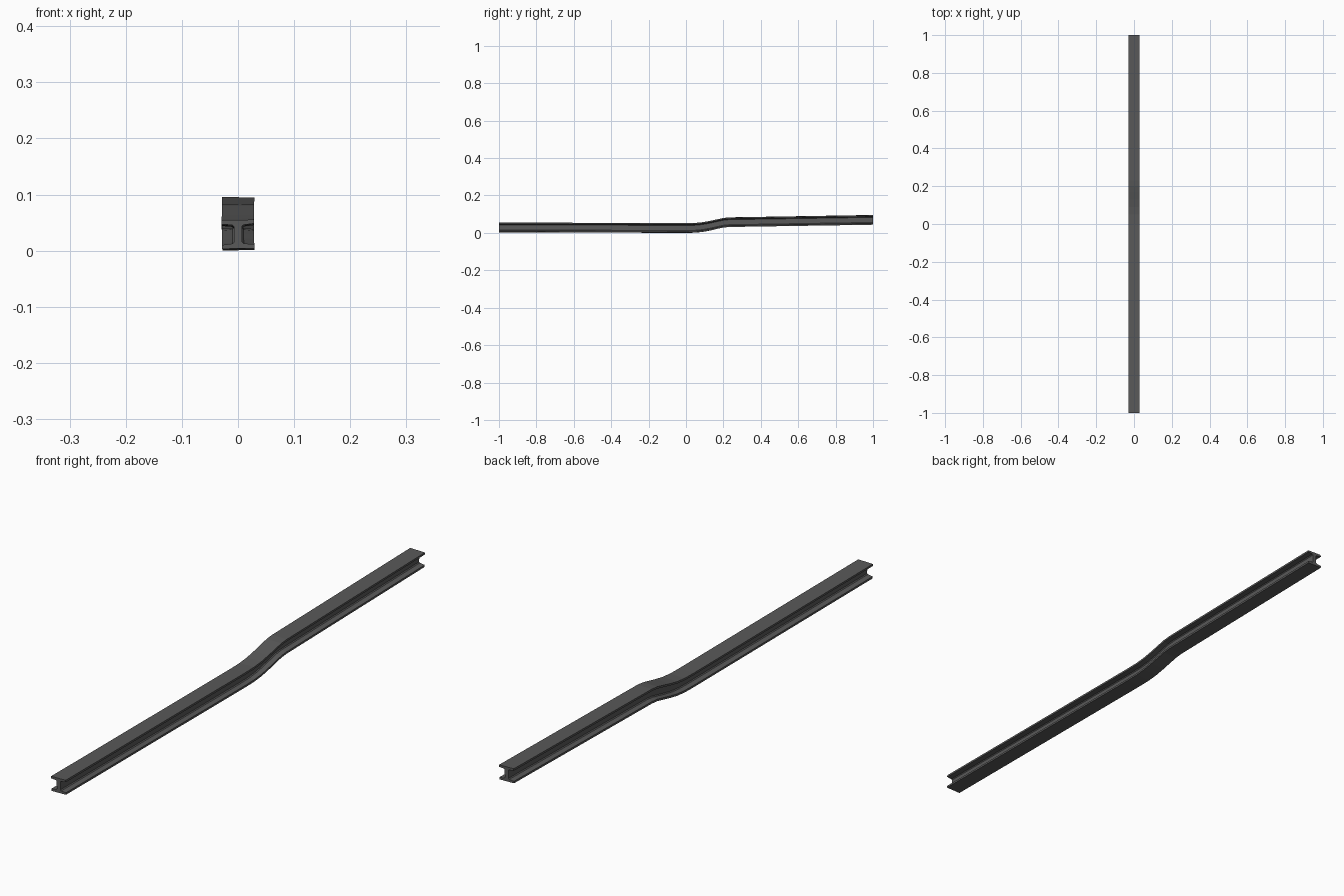
import bpy, bmesh, math

if "Cube" in bpy.data.objects:
    bpy.data.objects.remove(bpy.data.objects["Cube"])

# Quarter of the I-beam section (tapered flange, chamfered web root), mirrored to a full loop
H = 0.0255
quarter = [(0.0286, H), (0.0286, 0.0185), (0.0100, 0.0165), (0.0070, 0.0135)]
right = quarter + [(x, -z) for x, z in reversed(quarter)]
profile = right + [(-x, z) for x, z in reversed(right)]

# Bent path: y, centre height, roll
path = [(-1.0, 0.0295, 0.02), (-0.33, 0.0275, 0.025), (0.0, 0.0265, 0.025),
        (0.05, 0.0275, 0.025), (0.09, 0.0315, 0.02), (0.13, 0.039, 0.01),
        (0.17, 0.048, 0.0), (0.20, 0.0545, -0.005), (0.23, 0.0575, -0.01),
        (1.0, 0.0700, -0.02)]

bm = bmesh.new()
rings = []
for y, zc, roll in path:
    c, s = math.cos(roll), math.sin(roll)
    rings.append([bm.verts.new((x * c - z * s, y, zc + x * s + z * c))
                  for x, z in profile])

# Skin between sections and end caps
n = len(profile)
for a, b in zip(rings, rings[1:]):
    for i in range(n):
        j = (i + 1) % n
        bm.faces.new((a[i], a[j], b[j], b[i]))
bm.faces.new(rings[0])
bm.faces.new(rings[-1][::-1])
bmesh.ops.recalc_face_normals(bm, faces=bm.faces)

# Rest the beam on the ground
low = min(v.co.z for v in bm.verts)
bmesh.ops.translate(bm, verts=bm.verts, vec=(0, 0, -low))

mesh = bpy.data.meshes.new("bent_beam")
bm.to_mesh(mesh)
bm.free()
beam = bpy.data.objects.new("bent_beam", mesh)
bpy.context.collection.objects.link(beam)

# Dark steel
mat = bpy.data.materials.new("dark_steel")
mat.diffuse_color = (0.10, 0.10, 0.10, 1)
mat.use_nodes = True
mat.node_tree.nodes["Principled BSDF"].inputs["Base Color"].default_value = mat.diffuse_color
mesh.materials.append(mat)
